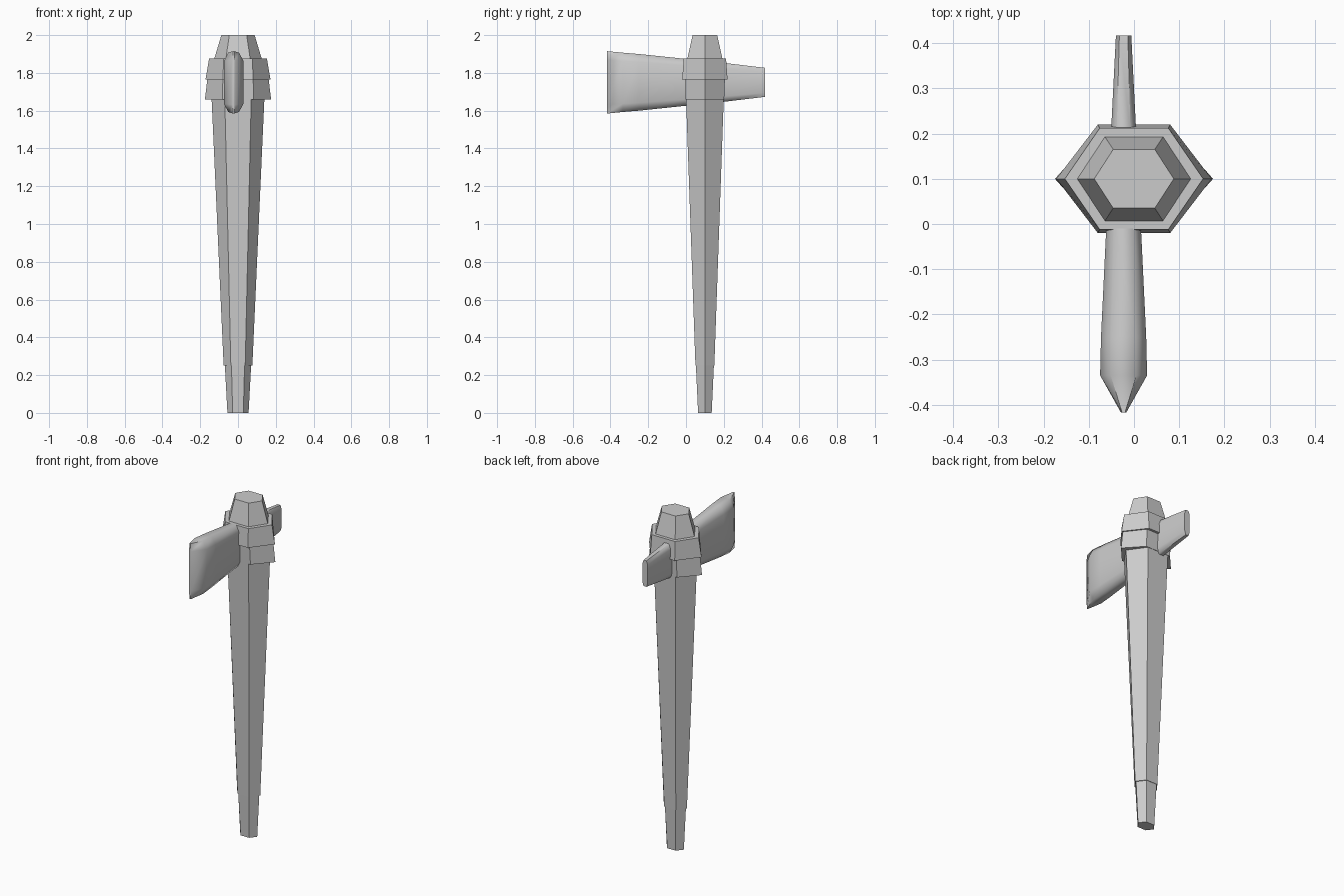
import bpy, bmesh, math

if "Cube" in bpy.data.objects:
    bpy.data.objects.remove(bpy.data.objects["Cube"], do_unlink=True)

GREY = (0.6, 0.6, 0.6, 1)
stone = bpy.data.materials.new("plain_grey")
stone.use_nodes = True
stone.diffuse_color = GREY
stone.node_tree.nodes["Principled BSDF"].inputs["Base Color"].default_value = GREY

AXIS_Y = 0.10      # handle axis
BLADE_X = -0.023   # blade centre plane
BLADE_Z = 1.75


def loft(name, rings):
    """Skin a list of equal-length point rings and cap both ends."""
    bm = bmesh.new()
    loops = [[bm.verts.new(p) for p in ring] for ring in rings]
    for a, b in zip(loops, loops[1:]):
        for i in range(len(a)):
            j = (i + 1) % len(a)
            bm.faces.new((a[i], a[j], b[j], b[i]))
    bm.faces.new(loops[0])
    bm.faces.new(loops[-1])
    bmesh.ops.recalc_face_normals(bm, faces=bm.faces)
    mesh = bpy.data.meshes.new(name)
    bm.to_mesh(mesh)
    bm.free()
    mesh.materials.append(stone)
    obj = bpy.data.objects.new(name, mesh)
    bpy.context.collection.objects.link(obj)
    return obj


def hexagon(z, wide, flat, deep):
    """Horizontal hexagon pointing along x, with flats facing front and back."""
    pts = [(wide, 0), (flat, deep), (-flat, deep), (-wide, 0), (-flat, -deep), (flat, -deep)]
    return [(x, AXIS_Y + y, z) for x, y in pts]


def blade_section(y, w, h):
    """Upright octagon with long chamfers."""
    quarter = [(w, 0.72 * h), (0.55 * w, h)]
    right = quarter + [(-x, z) for x, z in reversed(quarter)]
    pts = right + [(-x, -z) for x, z in right]
    return [(BLADE_X + x, y, BLADE_Z + z) for x, z in pts]


# Handle: lower grip, main shaft, two collars and the cap
loft("grip_end", [hexagon(0, 0.056, 0.028, 0.036), hexagon(0.26, 0.07, 0.035, 0.048)])
loft("shaft", [hexagon(0.25, 0.076, 0.038, 0.050), hexagon(1.67, 0.14, 0.07, 0.10)])
loft("lower_collar", [hexagon(1.66, 0.175, 0.083, 0.102), hexagon(1.77, 0.162, 0.08, 0.106)])
loft("upper_collar", [hexagon(1.765, 0.172, 0.08, 0.12), hexagon(1.875, 0.153, 0.076, 0.112)])
loft("cap", [hexagon(1.87, 0.127, 0.065, 0.094), hexagon(2.0, 0.088, 0.046, 0.065)])

# Axe head: one blade running through the collars, tapering to the back
blade = loft("axe_blade", [blade_section(*s) for s in (
    (-0.417, 0.006, 0.165), (-0.335, 0.052, 0.157), (-0.25, 0.050, 0.150),
    (0.0, 0.038, 0.124), (0.2, 0.028, 0.103), (0.417, 0.017, 0.077))])

bpy.ops.object.select_all(action="DESELECT")
blade.select_set(True)
bpy.context.view_layer.objects.active = blade
bpy.ops.object.shade_smooth_by_angle(angle=math.radians(65))
